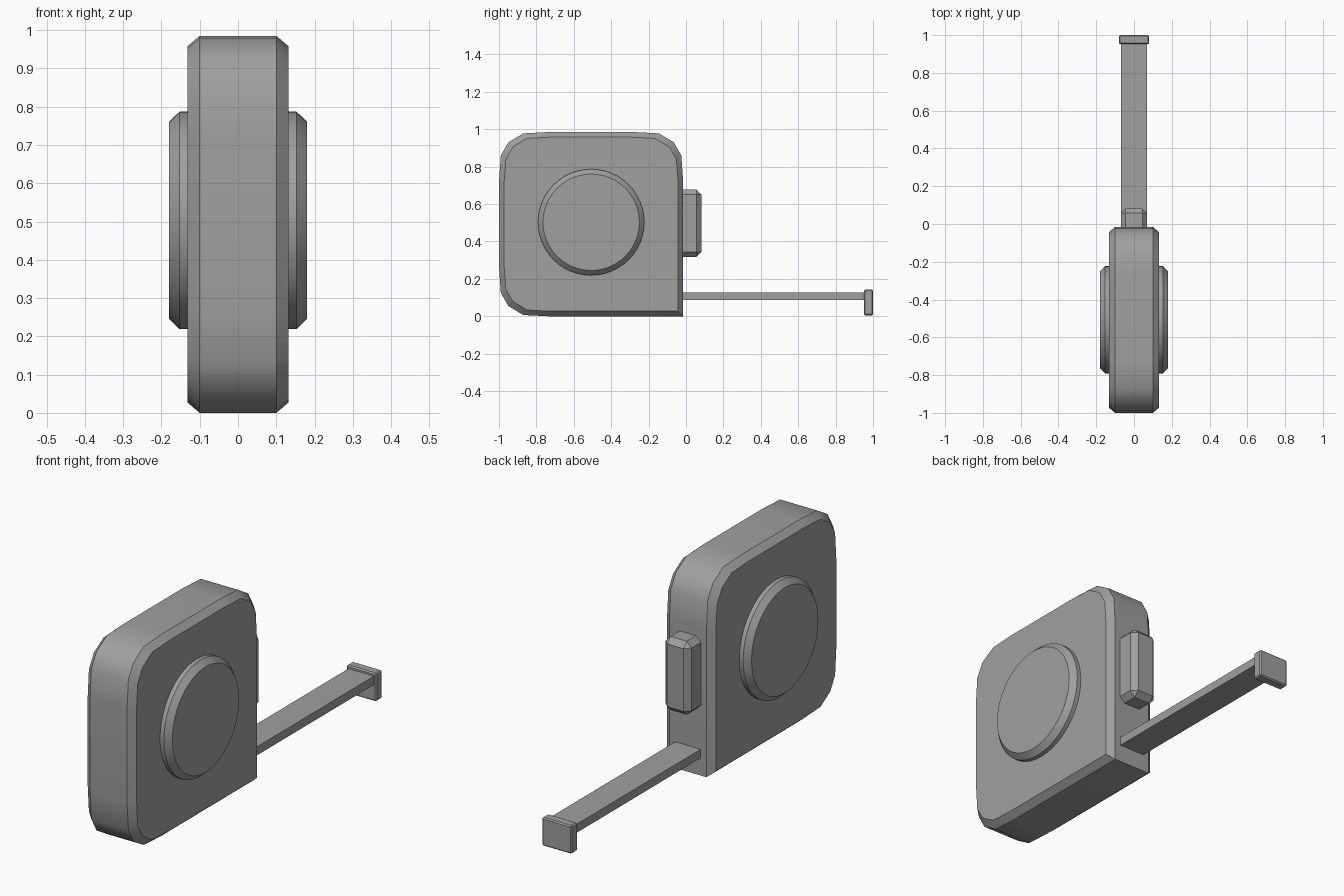
import bpy, bmesh, math

cube = bpy.data.objects.get("Cube")
if cube:
    bpy.data.objects.remove(cube, do_unlink=True)

# Single flat grey
grey = bpy.data.materials.new("grey")
grey.use_nodes = True
colour = (0.35, 0.35, 0.35, 1)
grey.diffuse_color = colour
grey.node_tree.nodes["Principled BSDF"].inputs["Base Color"].default_value = colour


def finish(name, bm, smooth=False):
    bmesh.ops.recalc_face_normals(bm, faces=bm.faces)
    mesh = bpy.data.meshes.new(name)
    bm.to_mesh(mesh)
    bm.free()
    mesh.materials.append(grey)
    obj = bpy.data.objects.new(name, mesh)
    bpy.context.collection.objects.link(obj)
    if smooth:
        bpy.ops.object.select_all(action="DESELECT")
        obj.select_set(True)
        bpy.context.view_layer.objects.active = obj
        bpy.ops.object.shade_smooth_by_angle(angle=math.radians(35))
    return obj


def loft(name, outline, rings, centre):
    """Loft a (y, z) outline along x; each ring is (x, scale)."""
    bm = bmesh.new()
    loops = [[bm.verts.new((x, centre[0] + y * s, centre[1] + z * s))
              for y, z in outline] for x, s in rings]
    n = len(outline)
    for a, b in zip(loops, loops[1:]):
        for i in range(n):
            j = (i + 1) % n
            bm.faces.new((a[i], a[j], b[j], b[i]))
    bm.faces.new(loops[0])
    bm.faces.new(loops[-1])
    return finish(name, bm, smooth=True)


def box(name, low, high, bevel=0.0):
    """Axis-aligned box between two corners with chamfered edges."""
    bm = bmesh.new()
    bmesh.ops.create_cube(bm, size=1)
    for v in bm.verts:
        v.co = [(l + h) / 2 + c * (h - l) for l, h, c in zip(low, high, v.co)]
    if bevel:
        bmesh.ops.bevel(bm, geom=bm.edges[:], offset=bevel, segments=1,
                        affect="EDGES")
    return finish(name, bm)


# Case: three rounded corners and a square one where the tape leaves
corner = [(0.4925, 0.228), (0.4825, 0.3675), (0.4425, 0.4375),
          (0.3625, 0.4855), (0.228, 0.4925)]
outline = corner + [(-y, z) for y, z in reversed(corner)]
outline += [(-y, -z) for y, z in corner] + [(0.4925, -0.4925)]
loft("case", outline,
     [(-0.132, 0.945), (-0.10, 1), (0.10, 1), (0.132, 0.945)],
     (-0.5075, 0.4925))

# Round side discs
circle = [(0.284 * math.cos(a), 0.284 * math.sin(a))
          for a in (i * math.tau / 48 for i in range(48))]
for side, name in ((1, "left_disc"), (-1, "right_disc")):
    loft(name, circle,
         [(side * 0.10, 1), (side * 0.153, 1), (side * 0.18, 0.908)],
         (-0.507, 0.503))

# Lock button, tape and end hook
box("lock_button", (-0.07, -0.06, 0.318), (0.07, 0.083, 0.677), 0.026)
box("tape", (-0.069, -0.06, 0.086), (0.069, 0.96, 0.128))
box("end_hook", (-0.08, 0.952, 0.005), (0.08, 1.0, 0.143), 0.006)
